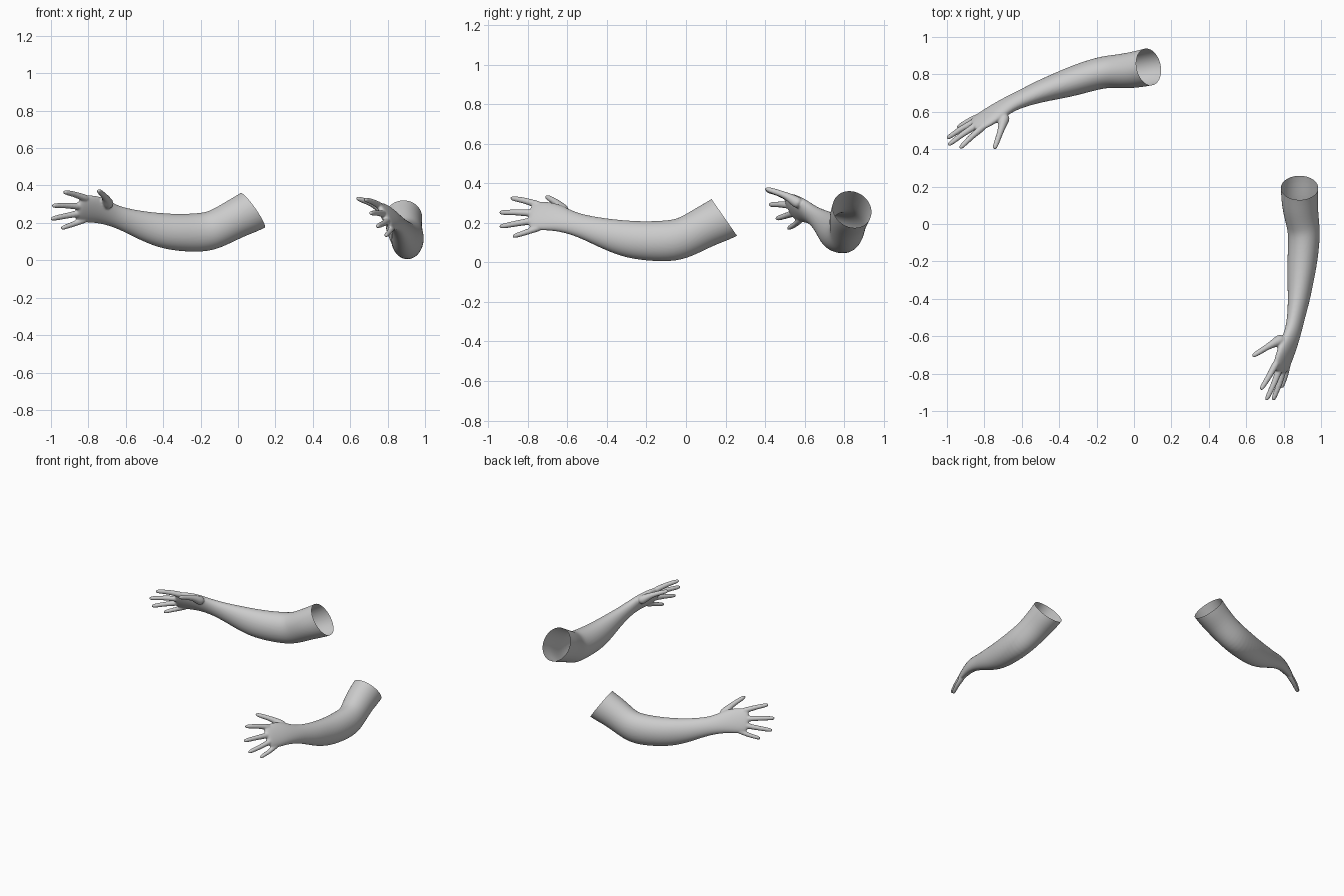
import bpy, bmesh
from math import sin, cos, pi, radians
from mathutils import Vector, Matrix

if "Cube" in bpy.data.objects:
    bpy.data.objects.remove(bpy.data.objects["Cube"])

skin = bpy.data.materials.new("light grey skin")
skin.use_nodes = True
skin.diffuse_color = (0.6, 0.6, 0.6, 1)
skin.node_tree.nodes["Principled BSDF"].inputs["Base Color"].default_value = (0.6, 0.6, 0.6, 1)

SIDES = 20
OPENING = Vector((0.885, 0.195, 0.225))
OPENING_NORMAL = Vector((0, 0.82, 0.57)).normalized()

# Arm cross-sections: x, y, z, half height, half width, roll in degrees
ARM = [
    (0.885, 0.277, 0.282, 0.118, 0.103, 0),
    (0.885, 0.195, 0.225, 0.116, 0.102, 0),
    (0.886, 0.100, 0.183, 0.106, 0.098, 0),
    (0.900, 0.015, 0.135, 0.103, 0.090, 0),
    (0.912, -0.060, 0.107, 0.108, 0.086, 0),
    (0.900, -0.200, 0.107, 0.101, 0.082, 0),
    (0.890, -0.300, 0.118, 0.095, 0.072, 0),
    (0.882, -0.400, 0.143, 0.080, 0.060, 8),
    (0.866, -0.500, 0.175, 0.064, 0.046, 18),
    (0.850, -0.580, 0.200, 0.060, 0.040, 27),
    (0.825, -0.650, 0.224, 0.074, 0.036, 30),
    (0.805, -0.705, 0.234, 0.083, 0.031, 30),
    (0.787, -0.760, 0.238, 0.081, 0.025, 30),
    (0.778, -0.795, 0.238, 0.066, 0.017, 30),
]

# Digits: root, middle joint, tip, base radius, tip radius
DIGITS = [
    ((0.800, -0.610, 0.250), (0.725, -0.650, 0.300), (0.632, -0.708, 0.334), 0.034, 0.014),
    ((0.768, -0.730, 0.286), (0.722, -0.815, 0.312), (0.676, -0.888, 0.326), 0.021, 0.013),
    ((0.785, -0.755, 0.247), (0.748, -0.855, 0.253), (0.706, -0.945, 0.252), 0.021, 0.013),
    ((0.805, -0.755, 0.214), (0.778, -0.855, 0.197), (0.742, -0.945, 0.180), 0.020, 0.013),
    ((0.826, -0.725, 0.182), (0.812, -0.805, 0.153), (0.788, -0.878, 0.130), 0.019, 0.012),
]


def tube(bm, rows):
    """Loft closed elliptical rings of (centre, half height, half width, roll)."""
    rings = []
    for i, (centre, high, wide, roll) in enumerate(rows):
        tangent = (rows[min(i + 1, len(rows) - 1)][0] - rows[max(i - 1, 0)][0]).normalized()
        up = Vector((-sin(roll), 0, cos(roll)))
        up = (up - tangent * up.dot(tangent)).normalized()
        side = tangent.cross(up)
        rings.append([bm.verts.new(centre + up * high * cos(a) + side * wide * sin(a))
                      for a in (2 * pi * k / SIDES for k in range(SIDES))])
    for a, b in zip(rings, rings[1:]):
        for k in range(SIDES):
            n = (k + 1) % SIDES
            bm.faces.new((a[k], a[n], b[n], b[k]))
    bm.faces.new(rings[0][::-1])
    bm.faces.new(rings[-1])


def digit(bm, root, joint, tip, base, end):
    """Tapered, gently bent finger with a rounded tip."""
    p, q, r = Vector(root), Vector(joint), Vector(tip)
    stops = [(p, base), (p.lerp(q, 0.55), base * 0.6 + end * 0.4), (q, end * 1.22),
             (q.lerp(r, 0.5), end * 1.12), (q.lerp(r, 0.85), end), (r, end * 0.55)]
    tube(bm, [(c, s, s, 0) for c, s in stops])


def build_arm():
    """Blend arm, palm and digits into one skin, then cut the sleeve end open."""
    bm = bmesh.new()
    tube(bm, [(Vector(r[:3]), r[3], r[4], radians(r[5])) for r in ARM])
    for d in DIGITS:
        digit(bm, *d)
    bmesh.ops.recalc_face_normals(bm, faces=bm.faces)
    mesh = bpy.data.meshes.new("arm_base")
    bm.to_mesh(mesh)
    bm.free()
    helper = bpy.data.objects.new("arm_base", mesh)
    bpy.context.collection.objects.link(helper)
    helper.modifiers.new("round", "SUBSURF").levels = 2
    blend = helper.modifiers.new("blend", "REMESH")
    blend.mode = "VOXEL"
    blend.voxel_size = 0.0055
    soften = helper.modifiers.new("soften", "SMOOTH")
    soften.factor = 0.5
    soften.iterations = 6
    result = bmesh.new()
    result.from_object(helper, bpy.context.evaluated_depsgraph_get())
    bpy.data.objects.remove(helper)
    bmesh.ops.bisect_plane(result, geom=result.verts[:] + result.edges[:] + result.faces[:],
                           plane_co=OPENING, plane_no=OPENING_NORMAL, clear_outer=True)
    return result


def add_object(name, bm):
    for f in bm.faces:
        f.smooth = True
        f.material_index = 0
    mesh = bpy.data.meshes.new(name)
    bm.to_mesh(mesh)
    mesh.materials.append(skin)
    bpy.context.collection.objects.link(bpy.data.objects.new(name, mesh))


arm = build_arm()
add_object("left_arm", arm)

# The right arm is the mirrored left arm, turned and moved
swap_xy = Matrix(((0, 1, 0, 0), (1, 0, 0, 0), (0, 0, 1, 0), (0, 0, 0, 1)))
place = (swap_xy @ Matrix.Translation((0.84, 0.08, 0.265))
         @ Matrix.Rotation(radians(-12.4), 4, "Z") @ Matrix.Translation(-OPENING))
arm.transform(place)
bmesh.ops.reverse_faces(arm, faces=arm.faces)
add_object("right_arm", arm)
arm.free()
